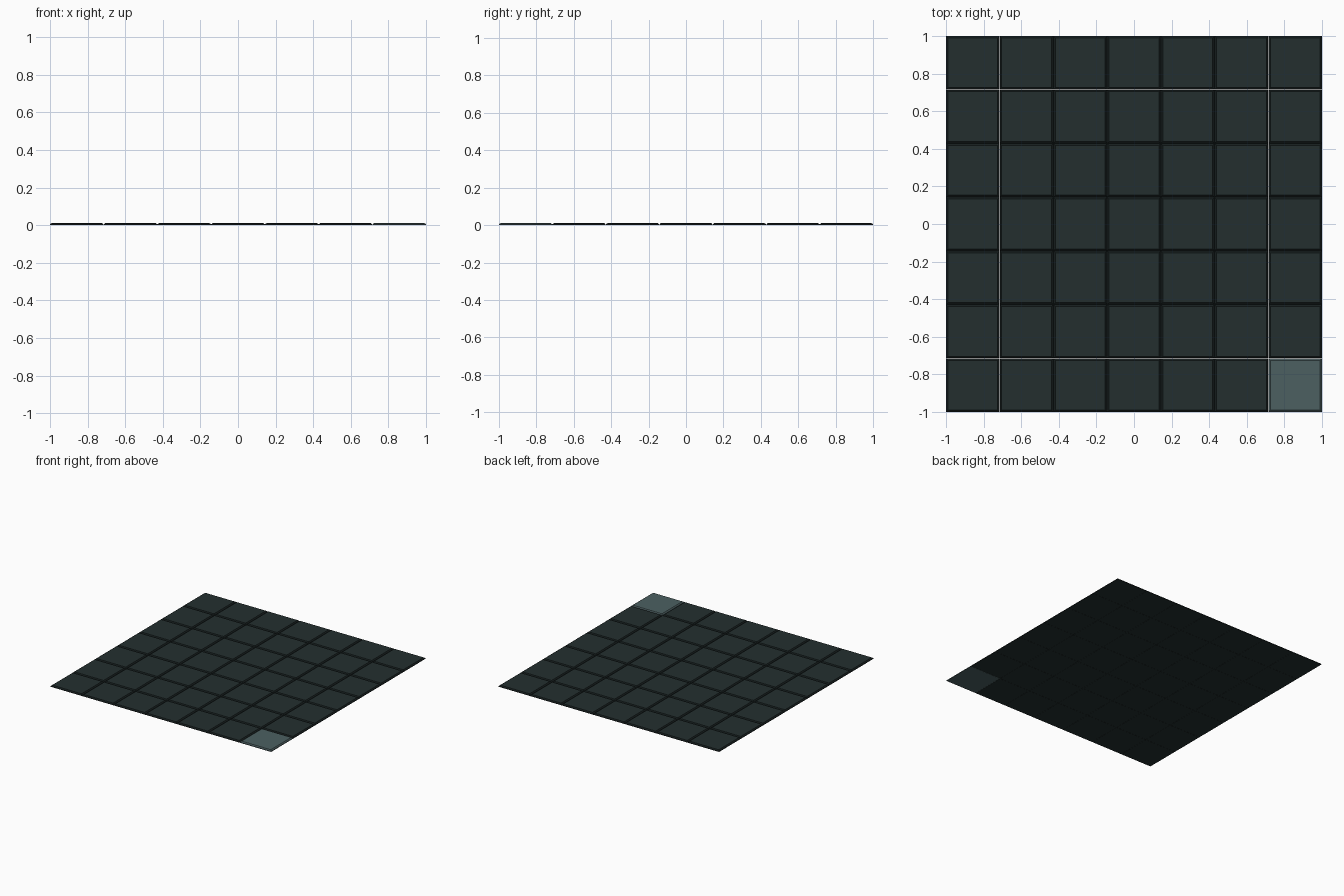
import bpy, bmesh

if "Cube" in bpy.data.objects:
    bpy.data.objects.remove(bpy.data.objects["Cube"])

def material(name, rgb):
    m = bpy.data.materials.new(name)
    m.diffuse_color = (*rgb, 1)
    m.use_nodes = True
    m.node_tree.nodes["Principled BSDF"].inputs["Base Color"].default_value = m.diffuse_color
    return m

dark = material("dark slate", (0.017, 0.028, 0.028))
dark_edge = material("dark slate edge", (0.008, 0.013, 0.013))
light = material("pale slate", (0.072, 0.117, 0.121))
light_edge = material("pale slate edge", (0.06, 0.095, 0.1))

N = 7
PITCH = 2 / N
SIZE = PITCH - 0.0012
HEIGHT = 0.012
BEVEL = 0.010      # sloped border width
DROP = 0.007       # sloped border depth

def tile(name, x, y, face_mat, edge_mat):
    # square slab whose top edge slopes down to the joint
    bm = bmesh.new()
    h = SIZE / 2
    rings = [(h, 0), (h, HEIGHT - DROP), (h - BEVEL, HEIGHT)]
    loops = [[bm.verts.new((sx * r, sy * r, z))
              for sx, sy in ((-1, -1), (1, -1), (1, 1), (-1, 1))] for r, z in rings]
    bm.faces.new(loops[0][::-1])
    bm.faces.new(loops[-1])
    for a, b in zip(loops, loops[1:]):
        for i in range(4):
            j = (i + 1) % 4
            bm.faces.new((a[i], a[j], b[j], b[i]))
    bm.normal_update()
    # sloped border takes the edge colour
    for f in bm.faces:
        f.material_index = 1 if 0.1 < f.normal.z < 0.95 else 0
    me = bpy.data.meshes.new(name)
    bm.to_mesh(me)
    bm.free()
    me.materials.append(face_mat)
    me.materials.append(edge_mat)
    ob = bpy.data.objects.new(name, me)
    ob.location = (x, y, 0)
    bpy.context.collection.objects.link(ob)

# seven by seven floor, with one pale tile in the front right corner
for r in range(N):
    for c in range(N):
        x, y = (c - 3) * PITCH, (r - 3) * PITCH
        if r == 0 and c == N - 1:
            tile("pale_floor_tile", x, y, light, light_edge)
        else:
            tile(f"floor_tile_{r}_{c}", x, y, dark, dark_edge)
